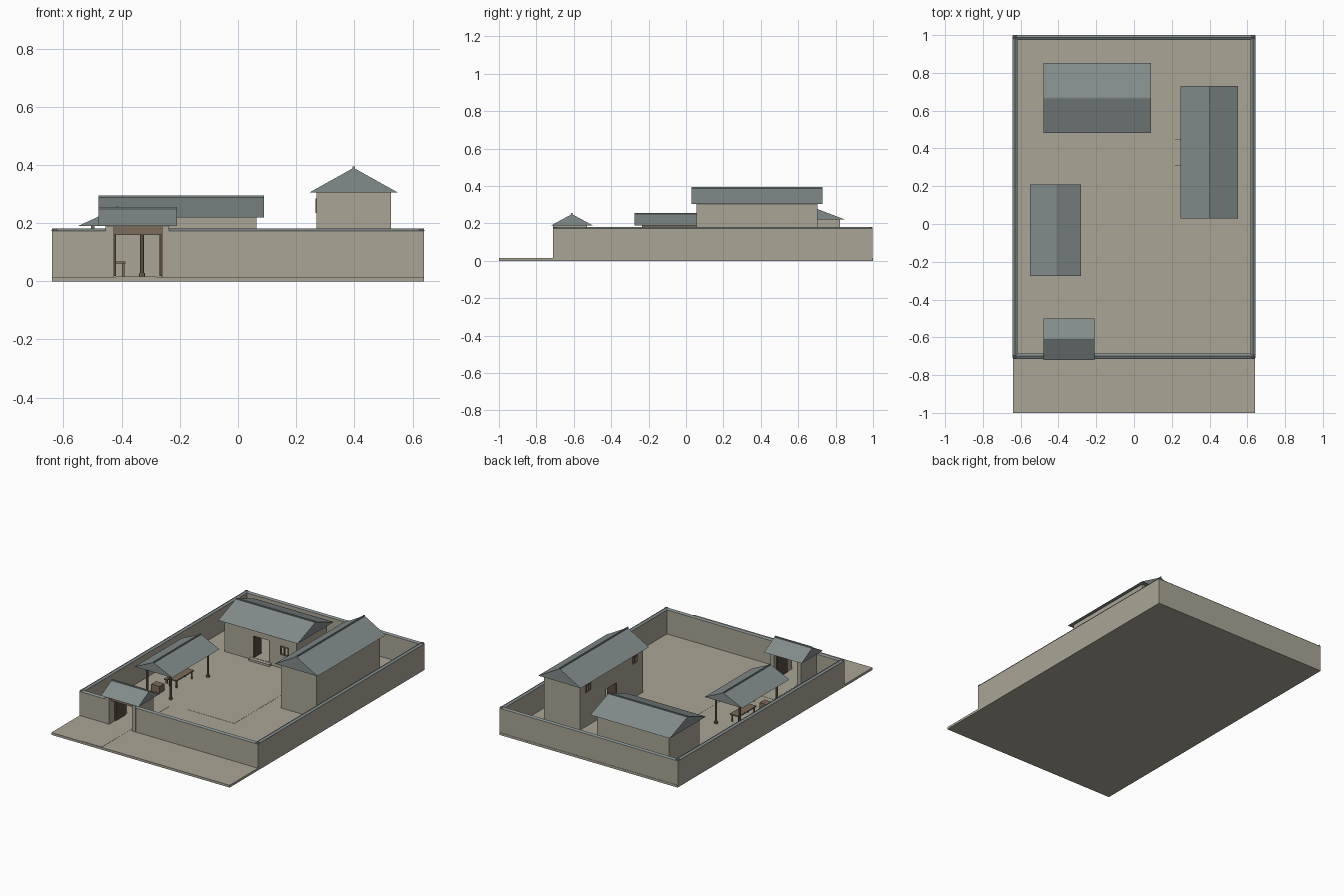
import bpy, bmesh, math

if "Cube" in bpy.data.objects:
    bpy.data.objects.remove(bpy.data.objects["Cube"])


def material(name, rgb):
    m = bpy.data.materials.new(name)
    m.diffuse_color = (*rgb, 1)
    m.use_nodes = True
    m.node_tree.nodes["Principled BSDF"].inputs["Base Color"].default_value = m.diffuse_color
    return m


PLASTER = material("beige plaster", (0.40, 0.375, 0.30))
SLATE = material("slate tile", (0.225, 0.265, 0.26))
WOOD = material("brown wood", (0.20, 0.145, 0.10))
DARK = material("dark wood", (0.10, 0.07, 0.05))
G = 0.015  # ground level


def mesh_object(name, verts, faces, mat):
    me = bpy.data.meshes.new(name)
    me.from_pydata(verts, [], faces)
    bm = bmesh.new()
    bm.from_mesh(me)
    bmesh.ops.recalc_face_normals(bm, faces=bm.faces)
    bm.to_mesh(me)
    bm.free()
    if mat:
        me.materials.append(mat)
    ob = bpy.data.objects.new(name, me)
    bpy.context.collection.objects.link(ob)
    return ob


def box(name, x, y, z, mat):
    verts = [(a, b, c) for a in x for b in y for c in z]
    faces = [(0, 1, 3, 2), (4, 6, 7, 5), (0, 4, 5, 1), (2, 3, 7, 6), (0, 2, 6, 4), (1, 5, 7, 3)]
    return mesh_object(name, verts, faces, mat)


def prism(name, x, y, z, axis, mat=SLATE):
    """Gable solid with its ridge along the given axis."""
    if axis == 'x':
        m = sum(y) / 2
        ends = [[(a, y[0], z[0]), (a, y[1], z[0]), (a, m, z[1])] for a in x]
    else:
        m = sum(x) / 2
        ends = [[(x[0], b, z[0]), (x[1], b, z[0]), (m, b, z[1])] for b in y]
    faces = [(0, 1, 2), (3, 5, 4), (0, 3, 4, 1), (1, 4, 5, 2), (2, 5, 3, 0)]
    return mesh_object(name, ends[0] + ends[1], faces, mat)


def roof(name, x, y, z, axis):
    """Gable roof with a thin ridge cap."""
    prism(name, x, y, z, axis)
    mx, my, w = sum(x) / 2, sum(y) / 2, 0.004
    rz = (z[1] - 0.004, z[1] + 0.005)
    if axis == 'x':
        box(name + "_ridge", x, (my - w, my + w), rz, SLATE)
    else:
        box(name + "_ridge", (mx - w, mx + w), y, rz, SLATE)


def house(name, x, y, top, openings):
    """Hollow building with doors and windows cut through its walls."""
    t = 0.015
    body = box(name + "_walls", x, y, (G - 0.005, top), PLASTER)
    inner = ((x[0] + t, x[1] - t), (y[0] + t, y[1] - t), (0.03, top - 0.008))
    for i, c in enumerate([inner] + openings):
        cutter = box(f"{name}_cutter_{i}", *c, None)
        cutter.hide_render = True
        cutter.hide_viewport = True
        mod = body.modifiers.new("opening", 'BOOLEAN')
        mod.operation = 'DIFFERENCE'
        mod.solver = 'EXACT'
        mod.object = cutter


def window(name, face, u, z, axis):
    """Wooden frame and mullion; u runs across the wall, face is the wall plane."""
    b = 0.006
    d = (face - 0.003, face + 0.01)
    m = sum(u) / 2
    bars = [((u[0], u[0] + b), z), ((u[1] - b, u[1]), z), ((m - b / 2, m + b / 2), z),
            (u, (z[0], z[0] + b)), (u, (z[1] - b, z[1]))]
    for i, (uu, zz) in enumerate(bars):
        if axis == 'x':
            box(f"{name}_bar_{i}", uu, d, zz, WOOD)
        else:
            box(f"{name}_bar_{i}", d, uu, zz, WOOD)


# Ground slab, courtyard paving and entrance path
box("ground_slab", (-0.64, 0.64), (-1, 1), (0, G), PLASTER)
box("courtyard_paving", (-0.175, 0.17), (-0.28, 0.40), (G - 0.005, G + 0.001), PLASTER)
box("entrance_path", (-0.42, -0.28), (-0.995, -0.30), (G - 0.005, G + 0.001), PLASTER)

# Perimeter walls with tiled caps
WT, X0, X1, Y0, Y1 = 0.173, -0.64, 0.64, -0.71, 0.998
runs = {"left": ((X0, X0 + 0.02), (Y0, Y1), 'y'), "right": ((X1 - 0.02, X1), (Y0, Y1), 'y'),
        "back": ((X0, X1), (Y1 - 0.02, Y1), 'x'),
        "front_left": ((X0, -0.455), (Y0, Y0 + 0.02), 'x'),
        "front_right": ((-0.237, X1), (Y0, Y0 + 0.02), 'x')}
for n, (x, y, axis) in runs.items():
    box(n + "_wall", x, y, (G - 0.005, WT), PLASTER)
    if axis == 'x':
        prism(n + "_wall_cap", x, (y[0] - 0.004, min(y[1] + 0.004, 1)), (WT, WT + 0.008), axis)
    else:
        prism(n + "_wall_cap", (x[0] - 0.004, x[1] + 0.004), y, (WT, WT + 0.008), axis)

# Gatehouse with opened door leaves
for n, x in (("left", (-0.455, -0.427)), ("right", (-0.262, -0.237))):
    box(f"gate_{n}_pier", x, (-0.712, -0.53), (G - 0.005, 0.192), PLASTER)
for n, x in (("left", (-0.427, -0.419)), ("right", (-0.27, -0.262))):
    box(f"gate_{n}_leaf", x, (-0.655, -0.555), (G + 0.003, 0.16), DARK)
box("gate_lintel", (-0.427, -0.262), (-0.69, -0.64), (0.16, 0.192), WOOD)
roof("gate_roof", (-0.48, -0.21), (-0.72, -0.50), (0.19, 0.25), 'x')

# Back hall
house("hall", (-0.455, 0.063), (0.51, 0.823), 0.222,
      [((-0.25, -0.13), (0.45, 0.55), (0.03, 0.17)),
       ((-0.055, 0.005), (0.45, 0.55), (0.10, 0.16))])
roof("hall_roof", (-0.48, 0.09), (0.482, 0.853), (0.22, 0.29), 'x')
for n, x in (("left", (-0.25, -0.243)), ("right", (-0.137, -0.13))):
    box(f"hall_{n}_leaf", x, (0.512, 0.59), (0.03, 0.17), DARK)
window("hall_window", 0.51, (-0.055, 0.005), (0.10, 0.16), 'x')
box("hall_step", (-0.265, -0.115), (0.485, 0.515), (G - 0.005, 0.028), PLASTER)

# Two-storey house on the right
house("tall_house", (0.27, 0.526), (0.055, 0.703), 0.307,
      [((0.2, 0.31), (0.32, 0.44), (0.03, 0.18)),
       ((0.2, 0.31), (0.59, 0.645), (0.235, 0.285)),
       ((0.2, 0.31), (0.115, 0.17), (0.235, 0.285))])
roof("tall_house_roof", (0.245, 0.55), (0.03, 0.73), (0.305, 0.39), 'y')
for n, y in (("front", (0.32, 0.327)), ("back", (0.433, 0.44))):
    box(f"tall_house_{n}_leaf", (0.272, 0.34), y, (0.03, 0.18), DARK)
for n, y in (("front", (0.115, 0.17)), ("back", (0.59, 0.645))):
    window(f"tall_house_{n}_window", 0.27, y, (0.235, 0.285), 'y')
box("tall_house_low_step", (0.19, 0.275), (0.31, 0.45), (G - 0.005, 0.021), PLASTER)
box("tall_house_high_step", (0.217, 0.275), (0.31, 0.45), (G - 0.005, 0.028), PLASTER)

# Open pavilion on posts
roof("pavilion_roof", (-0.55, -0.28), (-0.275, 0.21), (0.19, 0.252), 'y')
for x in (-0.5, -0.33):
    box("pavilion_beam", (x - 0.006, x + 0.006), (-0.235, 0.18), (0.178, 0.192), WOOD)
    for y in (-0.217, 0.163):
        for part, r, z0, z1 in (("post", 0.007, G, 0.18), ("post_base", 0.011, G - 0.003, 0.028)):
            bm = bmesh.new()
            bmesh.ops.create_cone(bm, cap_ends=True, segments=8, radius1=r, radius2=r, depth=z1 - z0)
            me = bpy.data.meshes.new(part)
            bm.to_mesh(me)
            bm.free()
            me.materials.append(WOOD)
            ob = bpy.data.objects.new("pavilion_" + part, me)
            ob.location = (x, y, (z0 + z1) / 2)
            bpy.context.collection.objects.link(ob)


# Table, benches and crate under the pavilion
def table(name, x, y, top):
    box(name + "_top", x, y, (top - 0.007, top), WOOD)
    for lx in (x[0] + 0.008, x[1] - 0.008):
        for ly in (y[0] + 0.012, y[1] - 0.012):
            box(name + "_leg", (lx - 0.004, lx + 0.004), (ly - 0.004, ly + 0.004), (G, top - 0.005), WOOD)


table("table", (-0.45, -0.386), (-0.08, 0.10), 0.068)
table("bench", (-0.49, -0.467), (-0.06, 0.08), 0.045)
box("crate", (-0.49, -0.43), (-0.19, -0.14), (G - 0.003, 0.06), WOOD)
